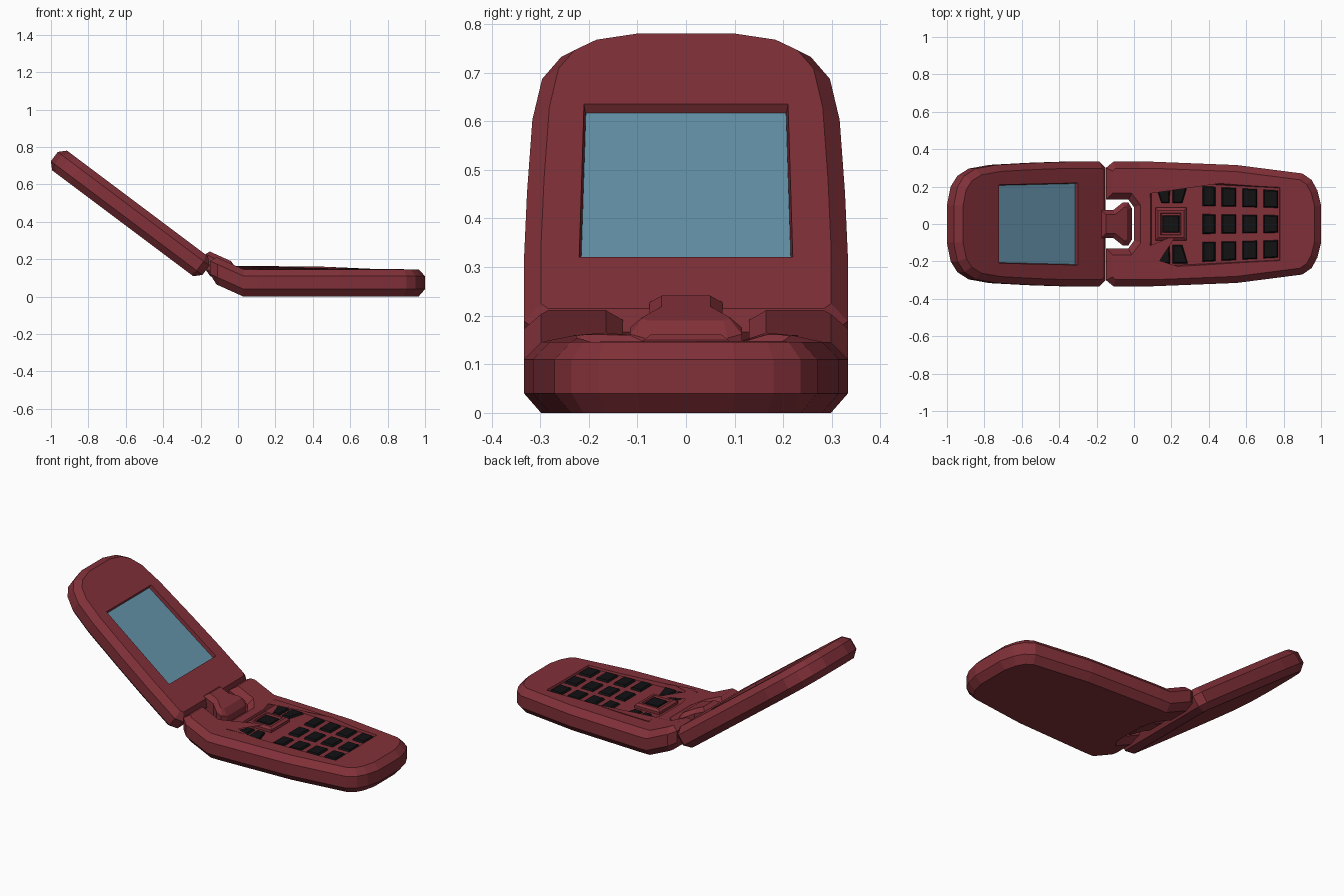
import bpy, bmesh
from mathutils import Vector, Matrix

if "Cube" in bpy.data.objects:
    bpy.data.objects.remove(bpy.data.objects["Cube"])


def material(name, color):
    m = bpy.data.materials.new(name)
    m.diffuse_color = (*color, 1)
    m.use_nodes = True
    m.node_tree.nodes["Principled BSDF"].inputs["Base Color"].default_value = m.diffuse_color
    return m


RED = material("red_shell", (0.22, 0.030, 0.040))
BLACK = material("black_keys", (0.006, 0.006, 0.007))
GLASS = material("screen_blue", (0.13, 0.29, 0.40))


def mirrored(half):
    """Closed outline from points on the +y side."""
    return half + [(x, -y) for x, y in reversed(half)]


def rect(x0, x1, y0, y1):
    return [(x0, y0), (x1, y0), (x1, y1), (x0, y1)]


def inset(pts, d):
    """Mitred inward offset of a counter-clockwise polygon."""
    out = []
    for i, p in enumerate(pts):
        a = (p - pts[i - 1]).normalized()
        b = (pts[(i + 1) % len(pts)] - p).normalized()
        na, nb = Vector((-a.y, a.x)), Vector((-b.y, b.x))
        out.append(p + (na + nb) * d / (1 + na.dot(nb)))
    return out


def loft(name, outline, layers, mat, bend=None):
    """Stack inset copies of an outline; layers are (z, inset)."""
    pts = [Vector(p) for p in outline]
    n = len(pts)
    area = sum(pts[i - 1].x * pts[i].y - pts[i].x * pts[i - 1].y for i in range(n))
    if area < 0:
        pts.reverse()
    bm = bmesh.new()
    rings = [[bm.verts.new((p.x, p.y, z)) for p in inset(pts, d)] for z, d in layers]
    for r0, r1 in zip(rings, rings[1:]):
        for i in range(n):
            j = (i + 1) % n
            bm.faces.new((r0[i], r0[j], r1[j], r1[i]))
    bm.faces.new(rings[0][::-1])
    bm.faces.new(rings[-1])
    # Hinge end slopes upward left of the bend line
    if bend:
        x0, slope = bend
        bmesh.ops.bisect_plane(bm, geom=bm.verts[:] + bm.edges[:] + bm.faces[:],
                               plane_co=(x0, 0, 0), plane_no=(1, 0, 0))
        for v in bm.verts:
            v.co.z += max(0, x0 - v.co.x) * slope
    bmesh.ops.recalc_face_normals(bm, faces=bm.faces)
    me = bpy.data.meshes.new(name)
    bm.to_mesh(me)
    bm.free()
    me.materials.append(mat)
    ob = bpy.data.objects.new(name, me)
    bpy.context.collection.objects.link(ob)
    return ob


def cut(ob, cutter):
    mod = ob.modifiers.new("recess", 'BOOLEAN')
    mod.operation = 'DIFFERENCE'
    mod.solver = 'EXACT'
    mod.object = cutter
    bpy.context.view_layer.objects.active = ob
    bpy.ops.object.modifier_apply(modifier=mod.name)
    bpy.data.objects.remove(cutter)


BEND = (0.03, 0.45)

# Lower body with hinge notch and keypad recess
base = loft("lower_body", mirrored([
    (0, .09), (-.03, .13), (-.15, .13), (-.15, .30), (-.11, .333), (.1, .333),
    (.55, .315), (.9, .27), (.95, .235), (.98, .18), (1, .10)]),
    [(0, .035), (.04, 0), (.11, 0), (.146, .035)], RED, BEND)
cut(base, loft("keypad_cutter", mirrored([(.085, .23), (.3, .225), (.785, .20)]),
               [(.134, .008), (.16, 0)], RED))

# Number keys, columns narrowing toward the free end
KEY = [(.13, 0), (.145, .008)]
for r, (x0, x1) in enumerate([(.365, .437), (.467, .547), (.577, .66), (.69, .772)]):
    f0, f1 = (1 - .28 * (x - .36) for x in (x0, x1))
    for c, (y0, y1) in enumerate([(-.205, -.095), (-.055, .055), (.095, .205)]):
        loft(f"number_key_{r}_{c}",
             [(x0, y0 * f0), (x1, y0 * f1), (x1, y1 * f1), (x0, y1 * f0)], KEY, BLACK)

# Soft keys either side of the navigation pad
for s, side in ((1, "back"), (-1, "front")):
    loft(f"soft_key_left_{side}",
         [(.112, .212 * s), (.195, .212 * s), (.192, .11 * s), (.145, .11 * s)], KEY, BLACK)
    loft(f"soft_key_right_{side}",
         [(.205, .212 * s), (.29, .212 * s), (.26, .11 * s), (.205, .11 * s)], KEY, BLACK)

# Raised navigation ring and centre button
loft("navigation_ring", rect(.115, .28, -.087, .087),
     [(.13, 0), (.15, 0), (.161, .014), (.161, .028), (.147, .032)], RED)
loft("navigation_button", rect(.15, .245, -.048, .048), [(.14, 0), (.158, .006)], BLACK)

# Upper lid, built flat and then opened
lid = loft("upper_lid", mirrored([
    (.222, .30), (.26, .333), (.48, .333), (.70, .327), (.95, .316), (1.09, .296),
    (1.165, .257), (1.21, .20), (1.235, .10)]),
    [(-.056, .035), (-.021, 0), (.041, 0), (.076, .035)], RED)
cut(lid, loft("screen_cutter", mirrored([(.43, .222), (.96, .212)]),
              [(.052, .006), (.09, 0)], RED))
screen = loft("screen", mirrored([(.436, .216), (.954, .206)]), [(.048, 0), (.056, 0)], GLASS)
opened = Matrix(((-.8, 0, .6, 0), (0, -1, 0, 0), (.6, 0, .8, 0), (0, 0, 0, 1)))
for ob in (lid, screen):
    ob.data.transform(opened)

# Hinge tab reaching from the lid into the notch
loft("hinge_tab", mirrored([
    (-.175, .075), (-.11, .075), (-.06, .115), (-.03, .115), (-.012, .085)]),
    [(.03, .025), (.055, 0), (.135, 0), (.16, .025)], RED, BEND)
